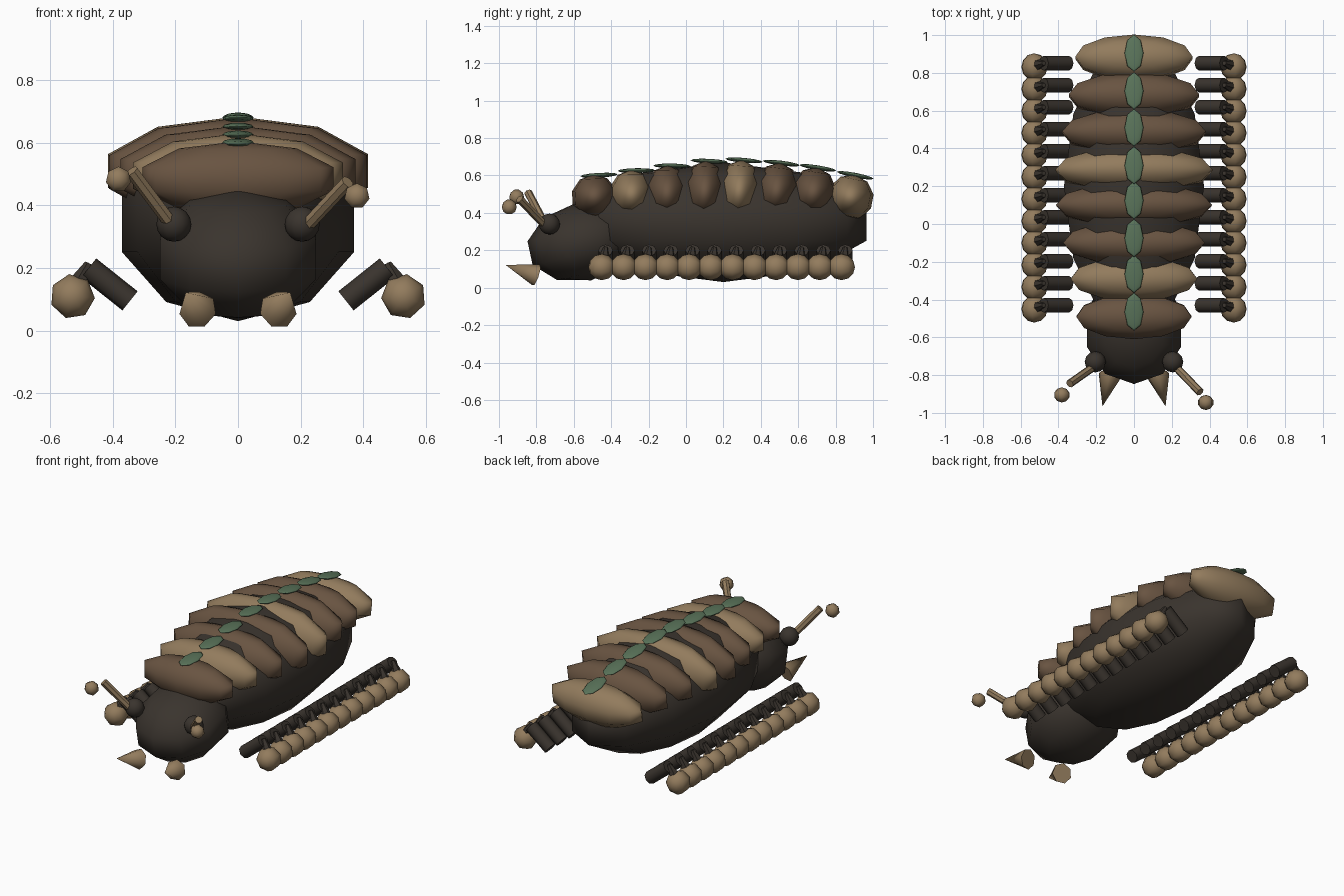
import bpy, math
from mathutils import Vector

cube = bpy.data.objects.get("Cube")
if cube:
    bpy.data.objects.remove(cube, do_unlink=True)


def material(name, rgb):
    m = bpy.data.materials.new(name)
    m.use_nodes = True
    m.diffuse_color = (*rgb, 1)
    m.node_tree.nodes["Principled BSDF"].inputs["Base Color"].default_value = (*rgb, 1)
    return m


DARK = material("dark_shell", (0.042, 0.034, 0.027))
BROWN = material("brown_plate", (0.14, 0.088, 0.053))
TAN = material("tan_plate", (0.29, 0.2, 0.11))
GREEN = material("moss_green", (0.1, 0.17, 0.1))


def finish(name, mat, smooth_angle):
    ob = bpy.context.object
    ob.name = name
    ob.data.materials.append(mat)
    bpy.ops.object.shade_smooth_by_angle(angle=math.radians(smooth_angle))
    return ob


def ball(name, mat, loc, size, segments=12, rings=5, tilt=(0, 0, 0)):
    bpy.ops.mesh.primitive_uv_sphere_add(segments=segments, ring_count=rings,
                                         location=loc, rotation=tilt)
    bpy.context.object.scale = size
    return finish(name, mat, 80)


def rod(name, mat, start, end, r1, r2, sides=8):
    a, b = Vector(start), Vector(end)
    d = b - a
    bpy.ops.mesh.primitive_cone_add(vertices=sides, radius1=r1, radius2=r2, depth=d.length,
                                    location=(a + b) / 2)
    bpy.context.object.rotation_euler = d.to_track_quat("Z", "Y").to_euler()
    return finish(name, mat, 50)


# Body and head
ball("body", DARK, (0, 0.2, 0.35), (0.39, 0.805, 0.32))
ball("head", DARK, (0, -0.55, 0.245), (0.275, 0.305, 0.21), 10, 5, (math.radians(12), 0, 0))

# Back plates with a moss ridge: y, half width, top height
plates = [(-0.49, 0.305, 0.605), (-0.29, 0.335, 0.63), (-0.1, 0.375, 0.655), (0.1, 0.412, 0.68),
          (0.285, 0.415, 0.685), (0.485, 0.38, 0.67), (0.68, 0.345, 0.645), (0.88, 0.31, 0.605)]
for i, (y, half, top) in enumerate(plates):
    mat = TAN if i % 3 == 1 else BROWN
    height = 0.12 + (half - 0.305) * 0.5
    lean = math.radians(3 - 2 * i)
    ball(f"back_plate_{i + 1}", mat, (0, y, top - height), (half / 0.951, 0.124, height),
         tilt=(lean, 0, 0))
    ball(f"ridge_scale_{i + 1}", GREEN, (0, y + 0.025, top - 0.004), (0.05, 0.1, 0.013), 8, 6,
         tilt=(lean, 0, 0))

# Legs, feet, eyes and mandibles on both sides
for side, s in (("left", 1), ("right", -1)):
    for i in range(12):
        y = -0.43 + i * 0.1165
        rod(f"{side}_leg_{i + 1}", DARK, (s * 0.345, y, 0.095), (s * 0.477, y, 0.2), 0.039, 0.039)
        rod(f"{side}_shin_{i + 1}", DARK, (s * 0.53, y - 0.015, 0.11), (s * 0.478, y, 0.215),
            0.045, 0.012, 6)
        ball(f"{side}_foot_{i + 1}", TAN, (s * 0.529, y - 0.02, 0.109), (0.072, 0.072, 0.072),
             7, 6, (math.pi / 2, s * 0.15, 0))
    ball(f"{side}_eye", DARK, (s * 0.205, -0.73, 0.34), (0.056, 0.056, 0.056), 12, 8)
    rod(f"{side}_mandible", TAN, (s * 0.128, -0.8, 0.066), (s * 0.167, -0.965, 0.122),
        0.061, 0, 7)

# Antennae, held at slightly different angles
feelers = {"left": ((0.205, -0.74, 0.32), (0.35, -0.89, 0.475), (0.38, -0.945, 0.43)),
           "right": ((-0.205, -0.75, 0.33), (-0.34, -0.845, 0.51), (-0.382, -0.905, 0.483))}
for side, (root, end, tip) in feelers.items():
    rod(f"{side}_antenna", TAN, root, end, 0.022, 0.022, 7)
    ball(f"{side}_antenna_tip", TAN, tip, (0.043, 0.043, 0.04), 7, 5, (math.pi / 2, 0, 0))
